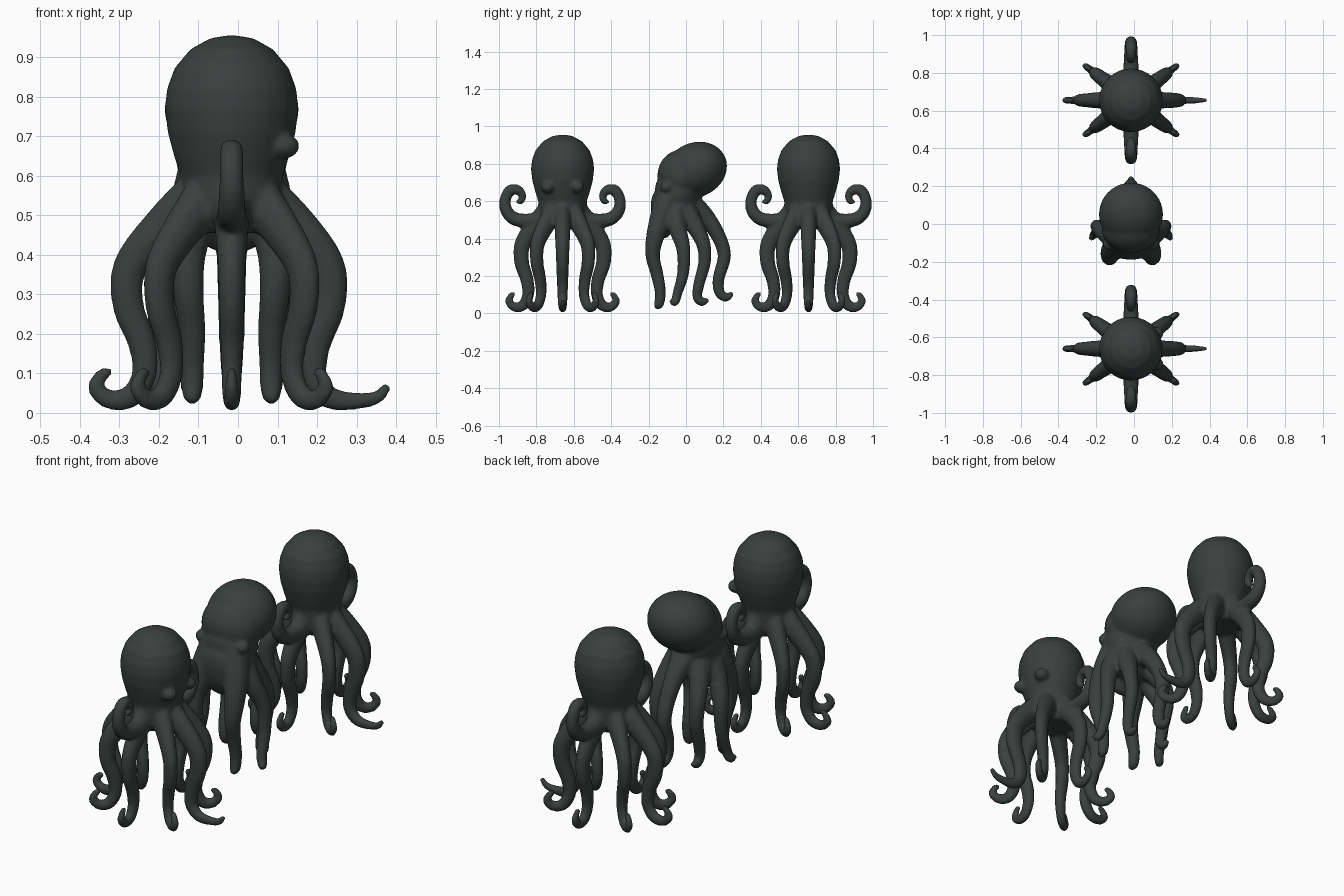
import bpy, bmesh, math
from mathutils import Vector, Matrix

if "Cube" in bpy.data.objects:
    bpy.data.objects.remove(bpy.data.objects["Cube"])

skin = bpy.data.materials.new("dark_slate")
skin.diffuse_color = (0.040, 0.051, 0.048, 1)
skin.use_nodes = True
skin.node_tree.nodes["Principled BSDF"].inputs["Base Color"].default_value = skin.diffuse_color


def spline(pts, steps=5):
    """Catmull-Rom samples of (x, y, z, radius) points."""
    p = [Vector(q) for q in pts]
    p = [p[0] * 2 - p[1]] + p + [p[-1] * 2 - p[-2]]
    out = []
    for i in range(1, len(p) - 2):
        a, b, c, d = p[i - 1:i + 3]
        for s in range(steps):
            t = s / steps
            out.append(0.5 * (2 * b + (c - a) * t + (2 * a - 5 * b + 4 * c - d) * t * t
                              + (3 * b - a - 3 * c + d) * t ** 3))
    return out + [p[-2]]


def arm(pts):
    """Tapered tube along a path."""
    path = spline(pts)
    cu = bpy.data.curves.new("arm", 'CURVE')
    cu.dimensions = '3D'
    cu.bevel_depth = 1.0
    cu.bevel_resolution = 3
    cu.use_fill_caps = True
    sp = cu.splines.new('POLY')
    sp.points.add(len(path) - 1)
    for pt, q in zip(sp.points, path):
        pt.co = (q[0], q[1], q[2], 1)
        pt.radius = max(q[3], 0.006)
    ob = bpy.data.objects.new("arm", cu)
    bpy.context.collection.objects.link(ob)
    bpy.ops.object.select_all(action='DESELECT')
    ob.select_set(True)
    bpy.context.view_layer.objects.active = ob
    bpy.ops.object.convert(target='MESH')
    return bpy.context.object


def radial_arm(profile, angle, k=1.0, flat=0.8):
    """Arm drawn as (distance, z, radius), flattened sideways and turned to an angle."""
    ob = arm([(r * k, 0, z, w) for r, z, w in profile])
    ob.data.transform(Matrix.Rotation(math.radians(angle), 4, 'Z')
                      @ Matrix.Diagonal((1, flat, 1, 1)))
    return ob


def ball(centre, radii, tilt=0):
    bm = bmesh.new()
    m = (Matrix.Translation(centre) @ Matrix.Rotation(math.radians(tilt), 4, 'X')
         @ Matrix.Diagonal((*radii, 1)))
    bmesh.ops.create_uvsphere(bm, u_segments=28, v_segments=18, radius=1, matrix=m)
    return from_bmesh(bm, "ball")


def lathe(profile):
    bm = bmesh.new()
    vs = [bm.verts.new((r, 0, z)) for r, z in profile]
    es = [bm.edges.new(e) for e in zip(vs, vs[1:])]
    bmesh.ops.spin(bm, geom=vs + es, axis=(0, 0, 1), cent=(0, 0, 0),
                   steps=32, angle=2 * math.pi)
    bmesh.ops.remove_doubles(bm, verts=bm.verts, dist=0.0005)
    bmesh.ops.recalc_face_normals(bm, faces=bm.faces)
    return from_bmesh(bm, "mantle")


def from_bmesh(bm, name):
    me = bpy.data.meshes.new(name)
    bm.to_mesh(me)
    bm.free()
    ob = bpy.data.objects.new(name, me)
    bpy.context.collection.objects.link(ob)
    return ob


def fuse(parts, name, y):
    """Join the parts and blend them into one soft skin."""
    bpy.ops.object.select_all(action='DESELECT')
    for p in parts:
        p.select_set(True)
    bpy.context.view_layer.objects.active = parts[0]
    bpy.ops.object.join()
    ob = bpy.context.object
    ob.name = name
    ob.location = (-0.016, y, 0)
    ob.data.materials.clear()
    ob.data.materials.append(skin)
    rm = ob.modifiers.new("blend", 'REMESH')
    rm.mode = 'VOXEL'
    rm.voxel_size = 0.008
    rm.use_smooth_shade = True
    sm = ob.modifiers.new("soften", 'SMOOTH')
    sm.factor = 0.5
    sm.iterations = 8


# Upright octopus shapes
MANTLE = [(0, .957), (.055, .948), (.105, .92), (.145, .872), (.164, .82), (.169, .77),
          (.162, .71), (.146, .65), (.13, .6), (.128, .55), (.125, .5), (.09, .455), (0, .46)]
HANG = [(.05, .57, .07), (.145, .47, .055), (.214, .37, .045), (.218, .27, .041),
        (.19, .18, .037), (.184, .1, .033), (.212, .042, .030), (.258, .034, .026),
        (.287, .065, .022), (.270, .1, .017), (.252, .102, .010)]
REACH = [(.05, .57, .07), (.165, .47, .056), (.240, .37, .049), (.245, .27, .044),
         (.212, .17, .039), (.208, .09, .035), (.245, .04, .030), (.305, .030, .024),
         (.365, .038, .019), (.396, .07, .013)]
CURL = [(.04, .53, .06), (.13, .5, .046), (.2, .495, .04), (.265, .51, .037),
        (.302, .555, .034), (.306, .61, .031), (.28, .658, .031), (.238, .66, .027),
        (.213, .627, .021), (.225, .597, .017), (.25, .6, .010)]


def upright(name, y, eyes):
    parts = [lathe(MANTLE)]
    parts += [radial_arm(HANG, a, 1.04) for a in (37, 143, 217, 323)]
    parts += [radial_arm(HANG, a) for a in (90, 270)]
    parts += [radial_arm(CURL, a, flat=1) for a in (90, 270)]
    parts += [radial_arm(HANG, 180, 1.2), radial_arm(REACH, 0)]
    if eyes:
        parts += [ball((.132, s * .08, .675), (.04, .036, .032)) for s in (-1, 1)]
    fuse(parts, name, y)


upright("octopus_with_eyes", -0.66, True)
upright("octopus_plain", 0.655, False)

# Leaning octopus in the middle: tilted mantle, arms swept down
FRONT = [(.05, -.08, .66, .075), (.09, -.125, .53, .066), (.112, -.165, .41, .050),
         (.11, -.178, .31, .040), (.10, -.155, .21, .035), (.10, -.138, .12, .031),
         (.10, -.145, .05, .027), (.10, -.17, .04, .014)]
SIDE = [(.06, -.06, .57, .07), (.13, -.05, .47, .052), (.175, -.015, .35, .039),
        (.18, -.015, .22, .033), (.185, -.045, .11, .027), (.20, -.06, .06, .023),
        (.215, -.085, .07, .012)]
REAR = [(.05, -.02, .57, .07), (.09, .04, .48, .052), (.115, .09, .38, .040),
        (.115, .10, .28, .035), (.11, .07, .16, .031), (.105, .06, .09, .027),
        (.105, .085, .06, .023), (.105, .12, .075, .013)]
BACK = [(0, .02, .58, .075), (0, .10, .52, .052), (0, .17, .42, .041), (0, .205, .31, .037),
        (0, .175, .19, .033), (0, .178, .115, .029), (0, .215, .085, .024),
        (0, .25, .11, .014)]
parts = [ball((0, .052, .768), (.170, .172, .145), 25),
         ball((0, -.025, .735), (.155, .128, .14), 0),
         ball((0, -.045, .65), (.142, .122, .14), 0),
         ball((0, -.055, .56), (.135, .125, .11), 0),
         ball((0, -.13, .53), (.12, .055, .13), 10), arm(BACK)]
for s in (-1, 1):
    parts += [arm([(s * x, y, z, w) for x, y, z, w in p]) for p in (FRONT, SIDE, REAR)]
    parts.append(ball((s * .115, -.105, .675), (.036, .034, .032)))
fuse(parts, "octopus_leaning", 0)
